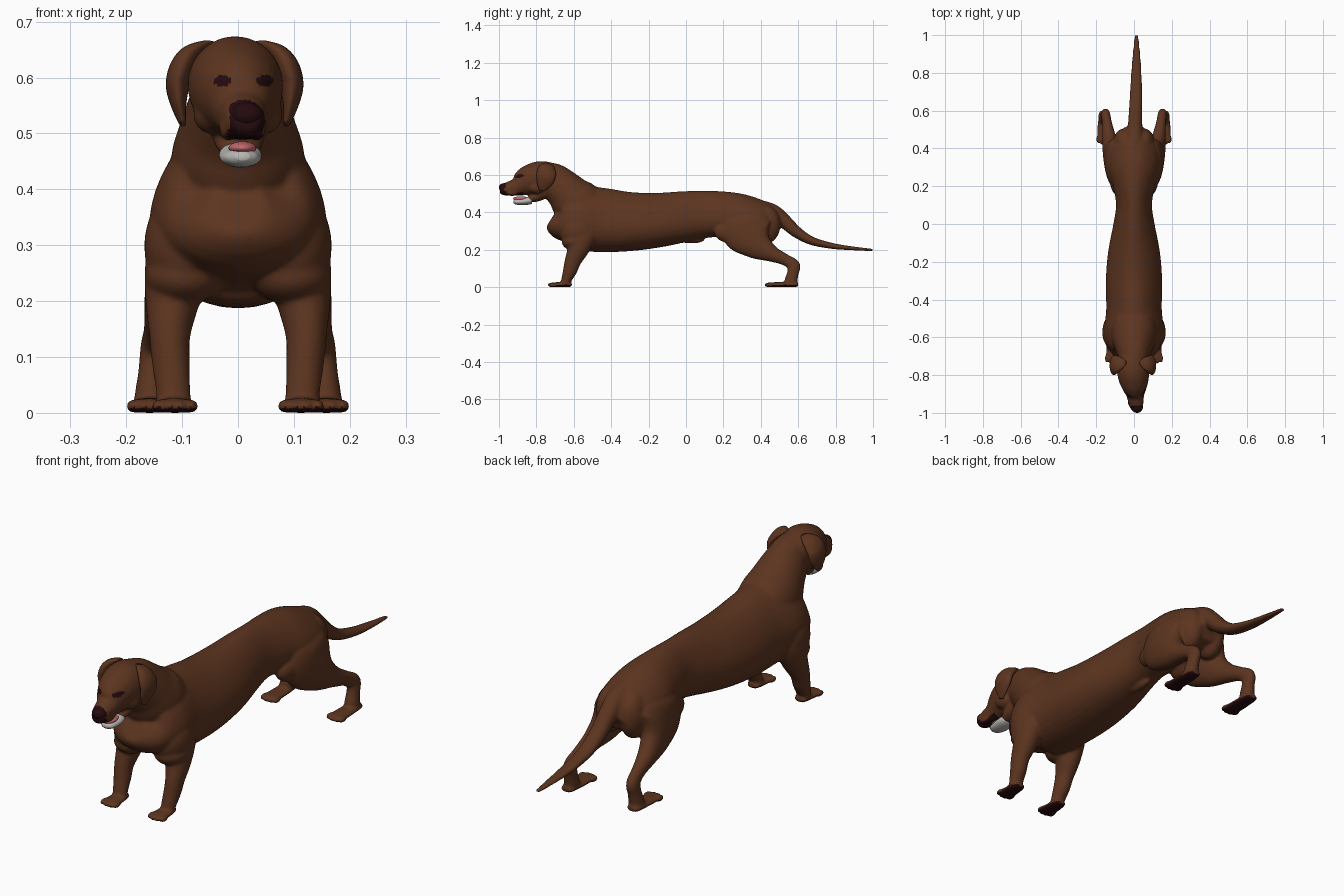
import bpy, bmesh, math
from mathutils import Vector, Matrix

cube = bpy.data.objects.get("Cube")
if cube:
    bpy.data.objects.remove(cube, do_unlink=True)


def material(name, rgb):
    m = bpy.data.materials.new(name)
    m.use_nodes = True
    m.diffuse_color = (*rgb, 1)
    bsdf = m.node_tree.nodes["Principled BSDF"]
    bsdf.inputs["Base Color"].default_value = (*rgb, 1)
    bsdf.inputs["Roughness"].default_value = 0.8
    return m


coat = material("chestnut_coat", (0.108, 0.035, 0.014))
dark = material("dark_nose_and_pads", (0.018, 0.003, 0.004))
pale = material("pale_jaw", (0.48, 0.47, 0.45))
pink = material("pink_tongue", (0.55, 0.14, 0.15))


def spline(points, steps=6):
    """Catmull-Rom interpolation through the stations."""
    out = []
    last = len(points) - 1
    for i in range(last):
        a, b, c, d = (points[min(max(k, 0), last)] for k in (i - 1, i, i + 1, i + 2))
        for s in range(steps):
            t = s / steps
            out.append([q + t / 2 * (r - p + t * (2 * p - 5 * q + 4 * r - u
                        + t * (3 * (q - r) + u - p))) for p, q, r, u in zip(a, b, c, d)])
    return out + [list(points[-1])]


def loft(bm, stations, side=1, pear=0.0, sides=36):
    """Tube through stations of x, y, z, half width, half depth."""
    path = spline(stations)
    rings = []
    for i, (x, y, z, rx, rd) in enumerate(path):
        before, after = path[max(i - 1, 0)], path[min(i + 1, len(path) - 1)]
        along = Vector((0, after[1] - before[1], after[2] - before[2])).normalized()
        up = Vector((1, 0, 0)).cross(along)
        if pear and up.z < 0:
            up = -up
        ring = []
        for k in range(sides):
            a = math.tau * k / sides
            w = max(rx, 0.002) * math.cos(a) * (1 - pear * math.sin(a))
            p = Vector((x + w, y, z)) + up * max(rd, 0.002) * math.sin(a)
            ring.append(bm.verts.new((p.x * side, p.y, p.z)))
        rings.append(ring)
    faces = [bm.faces.new(rings[0]), bm.faces.new(rings[-1])]
    for r, s in zip(rings, rings[1:]):
        for k in range(sides):
            j = (k + 1) % sides
            faces.append(bm.faces.new((r[k], r[j], s[j], s[k])))
    bmesh.ops.recalc_face_normals(bm, faces=faces)


def ball(bm, centre, radii):
    m = Matrix.Translation(centre) @ Matrix.Diagonal((*radii, 1))
    bmesh.ops.create_uvsphere(bm, u_segments=28, v_segments=18, radius=1, matrix=m)


def finish(bm, name, mat):
    mesh = bpy.data.meshes.new(name)
    bm.to_mesh(mesh)
    bm.free()
    mesh.materials.append(mat)
    mesh.polygons.foreach_set("use_smooth", [True] * len(mesh.polygons))
    ob = bpy.data.objects.new(name, mesh)
    bpy.context.collection.objects.link(ob)
    return ob


bm = bmesh.new()

# Long barrel from chest to rump
loft(bm, [(0, -.712, .38, .05, .06), (0, -.67, .36, .125, .108),
          (0, -.58, .372, .155, .168), (0, -.45, .36, .144, .172),
          (0, -.3, .352, .146, .158), (0, -.15, .36, .134, .146),
          (0, 0, .38, .106, .135), (0, .1, .39, .093, .126),
          (0, .2, .392, .108, .121), (0, .3, .385, .13, .113),
          (0, .4, .362, .128, .1), (0, .46, .34, .1, .085),
          (0, .505, .32, .06, .045)], pear=.22)
ball(bm, (0, .03, .255), (.02, .07, .02))

# Neck
loft(bm, [(0, -.46, .39, .11, .11), (0, -.58, .45, .12, .13),
          (0, -.65, .52, .1, .107), (0, -.71, .57, .08, .095),
          (0, -.76, .59, .07, .08)])

# Skull and muzzle, turned slightly to its left
loft(bm, [(-.006, -.65, .6, .03, .035), (-.006, -.7, .595, .07, .068),
          (-.005, -.77, .588, .085, .088), (-.002, -.83, .573, .078, .085),
          (.002, -.87, .556, .063, .073), (.006, -.905, .537, .048, .05),
          (.01, -.945, .529, .04, .038), (.014, -.975, .523, .034, .031),
          (.017, -.993, .526, .022, .02)])

# Back of the lower jaw
loft(bm, [(0, -.74, .52, .045, .035), (.001, -.79, .49, .045, .03),
          (.003, -.825, .474, .037, .02), (.003, -.845, .466, .03, .014)])

# Tail
loft(bm, [(0, .36, .42, .05, .055), (.003, .46, .4, .045, .047),
          (.006, .53, .35, .038, .038), (.008, .59, .297, .036, .031),
          (.01, .67, .25, .033, .023), (.012, .78, .222, .029, .016),
          (.013, .9, .208, .021, .01), (.013, 1, .2, .01, .007)])

front_leg = [(.1, -.55, .35, .05, .09), (.11, -.56, .28, .055, .085),
             (.116, -.575, .21, .05, .06), (.122, -.605, .14, .037, .044),
             (.12, -.62, .09, .034, .038), (.116, -.64, .04, .031, .027),
             (.114, -.645, .012, .032, .022)]
hind_leg = [(.08, .31, .4, .035, .08), (.088, .315, .36, .057, .125),
            (.1, .335, .29, .058, .135), (.116, .385, .226, .05, .083),
            (.13, .455, .182, .038, .046), (.142, .53, .148, .027, .031),
            (.15, .575, .117, .025, .035), (.153, .572, .08, .025, .031),
            (.155, .562, .04, .029, .034), (.157, .557, .014, .03, .034)]


def paw(x, heel, toe):
    """Flat foot with four toes ending at y = toe."""
    loft(bm, [(x, heel, .014, .022, .01), (x, heel - .03, .015, .032, .014),
              (x, toe + .03, .014, .038, .013), (x, toe + .015, .012, .032, .009)])
    for k in range(4):
        off = k - 1.5
        ball(bm, (x + off * .02, toe + .018 + abs(off) * .007, .013), (.012, .023, .013))


# Legs, shoulders and paws, mirrored
for s in (1, -1):
    loft(bm, front_leg, s)
    loft(bm, hind_leg, s)
    ball(bm, (s * .09, -.575, .3), (.078, .1, .105))
    ball(bm, (s * .095, -.59, .245), (.07, .075, .05))
    ball(bm, (s * .085, .25, .295), (.045, .1, .06))
    ball(bm, (s * .055, .43, .335), (.055, .075, .1))
    paw(s * .113, -.61, -.74)
    paw(s * .158, .6, .42)
    # Brow, cheek and hanging upper lip
    ball(bm, (s * .038, -.852, .612), (.024, .022, .018))
    ball(bm, (s * .048, -.8, .535), (.032, .045, .035))
    ball(bm, (s * .026 + .008, -.93, .51), (.016, .04, .022))

# Fuse the limbs and trunk into one skin
blank = finish(bm, "body_blank", coat)
remesh = blank.modifiers.new("fuse", "REMESH")
remesh.mode = "VOXEL"
remesh.voxel_size = 0.0052
relax = blank.modifiers.new("relax", "SMOOTH")
relax.factor = 0.5
relax.iterations = 12
graph = bpy.context.evaluated_depsgraph_get()
skin = bpy.data.meshes.new_from_object(blank.evaluated_get(graph))
bpy.data.objects.remove(blank, do_unlink=True)
skin.name = "body"
skin.materials.clear()
skin.materials.append(coat)
skin.materials.append(dark)
low = min(v.co.z for v in skin.vertices)
for v in skin.vertices:
    v.co.z -= low

# Paw pads, eyes, lip tip and roof of the mouth coloured by position
for f in skin.polygons:
    c = f.center
    pad = c.z < .016 and f.normal.z < -.25
    eye = c.y < -.82 and ((abs(c.x - .01) - .038) / .016) ** 2 + ((c.z - .594) / .01) ** 2 < 1
    lip = c.y < -.962 and abs(c.x - .016) < .031
    palate = c.y < -.87 and c.z < .51 and f.normal.z < -.45 and abs(c.x - .012) < .032
    f.material_index = int(pad or eye or lip or palate)
    f.use_smooth = True
bpy.context.collection.objects.link(bpy.data.objects.new("body", skin))

# Ears lying against the skull and hanging beside the cheeks
ear = [(.05, -.735, .662, .016, .018), (.07, -.738, .65, .024, .036),
       (.092, -.745, .622, .024, .05), (.102, -.75, .585, .021, .05),
       (.1, -.762, .548, .013, .037), (.093, -.772, .517, .006, .014)]
for s, name in ((1, "left_ear"), (-1, "right_ear")):
    bm = bmesh.new()
    loft(bm, ear, s)
    finish(bm, name, coat).location.x = -.006

# Nose pad
bm = bmesh.new()
ball(bm, (.016, -.973, .533), (.029, .027, .023))
finish(bm, "nose", dark)

# Lower jaw and tongue in the open mouth
bm = bmesh.new()
loft(bm, [(.003, -.825, .465, .034, .019), (.004, -.845, .462, .038, .021),
          (.005, -.88, .457, .036, .018), (.007, -.908, .457, .028, .015),
          (.008, -.922, .46, .013, .008)])
finish(bm, "lower_jaw", pale)
bm = bmesh.new()
ball(bm, (.008, -.882, .474), (.025, .042, .012))
finish(bm, "tongue", pink)
